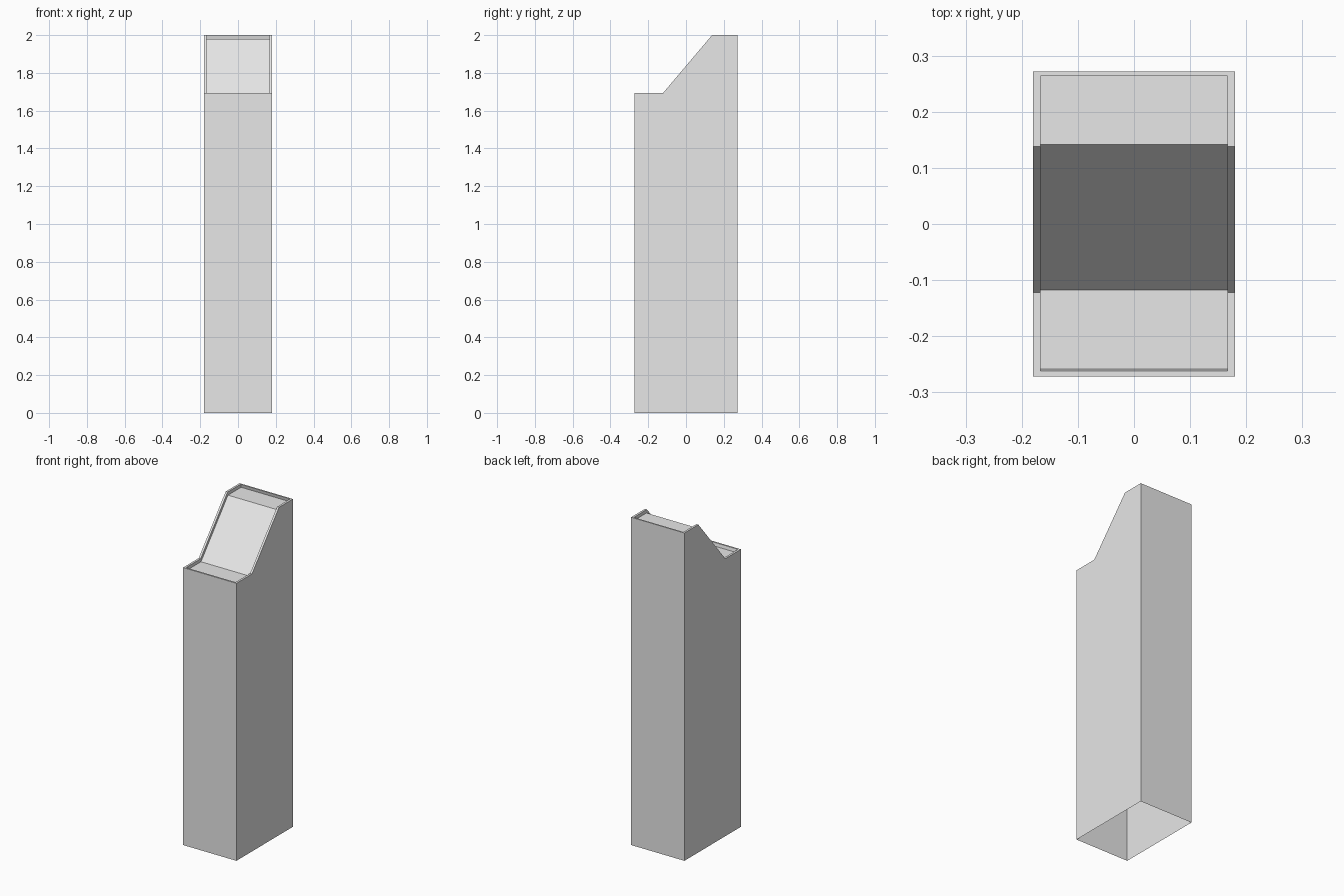
import bpy
import bmesh

cube = bpy.data.objects.get("Cube")
if cube:
    bpy.data.objects.remove(cube, do_unlink=True)

grey = bpy.data.materials.new("light grey")
grey.use_nodes = True
grey.diffuse_color = (0.8, 0.8, 0.8, 1)
grey.node_tree.nodes["Principled BSDF"].inputs["Base Color"].default_value = (0.8, 0.8, 0.8, 1)

LOW, HIGH = 1.693, 2.0          # heights of the front and back ledges


def loop(half_width, front, back, shift=0.0, drop=0.0, flat=False):
    """Ring following the stepped top, anticlockwise from above."""
    side = [(front, LOW), (-0.122, LOW), (0.138, HIGH), (back, HIGH)]
    side = [(y + shift, 0 if flat else z - drop) for y, z in side]
    return ([(half_width, y, z) for y, z in side]
            + [(-half_width, y, z) for y, z in reversed(side)])


def build(name, loops, cap=False):
    """Bridge successive rings, optionally closing the last with three panels."""
    bm = bmesh.new()
    rings = [[bm.verts.new(p) for p in ring] for ring in loops]
    for a, b in zip(rings, rings[1:]):
        for k in range(8):
            n = (k + 1) % 8
            bm.faces.new((a[k], a[n], b[n], b[k]))
    if cap:
        r = rings[-1]
        for k in range(3):
            bm.faces.new((r[k], r[k + 1], r[6 - k], r[7 - k]))
    # Merge flat side strips into single faces
    bmesh.ops.dissolve_limit(bm, angle_limit=0.01, verts=bm.verts, edges=bm.edges)
    mesh = bpy.data.meshes.new(name)
    bm.to_mesh(mesh)
    bm.free()
    mesh.materials.append(grey)
    obj = bpy.data.objects.new(name, mesh)
    bpy.context.collection.objects.link(obj)
    return obj


# Open-bottomed casing with a narrow rim around the top
outer_base = loop(0.18, -0.272, 0.272, flat=True)
outer_top = loop(0.18, -0.272, 0.272)
rim = loop(0.167, -0.262, 0.264)
build("casing", [outer_base, outer_top, rim])

# Recessed ledges and sloping panel, sunk slightly backwards below the rim
recess = loop(0.167, -0.262, 0.264, shift=0.004, drop=0.02)
build("recessed_panel", [rim, recess], cap=True)
